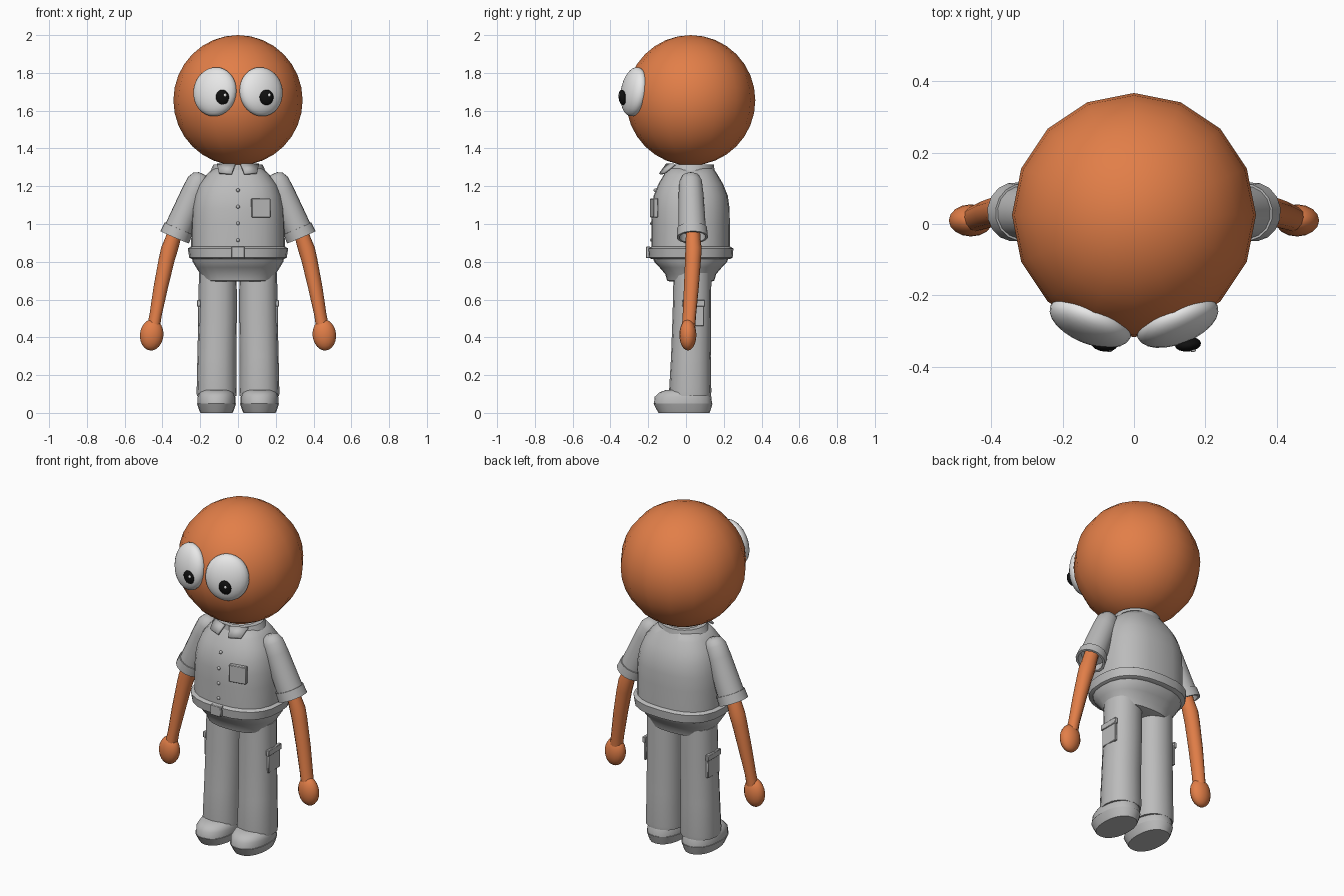
import bpy, bmesh, math
from mathutils import Vector, Matrix

cube = bpy.data.objects.get("Cube")
if cube:
    bpy.data.objects.remove(cube, do_unlink=True)


def material(name, r, g, b):
    m = bpy.data.materials.new(name)
    m.use_nodes = True
    m.diffuse_color = (r, g, b, 1)
    m.node_tree.nodes["Principled BSDF"].inputs["Base Color"].default_value = (r, g, b, 1)
    return m


skin = material("orange skin", 0.76, 0.21, 0.065)
cloth = material("grey cloth", 0.5, 0.5, 0.5)
white = material("eye white", 0.8, 0.8, 0.8)
black = material("pupil black", 0.005, 0.005, 0.005)


def finish(name, bm, mat, angle=40):
    bmesh.ops.recalc_face_normals(bm, faces=bm.faces)
    mesh = bpy.data.meshes.new(name)
    bm.to_mesh(mesh)
    bm.free()
    mesh.shade_smooth()
    mesh.set_sharp_from_angle(angle=math.radians(angle))
    mesh.materials.append(mat)
    obj = bpy.data.objects.new(name, mesh)
    bpy.context.collection.objects.link(obj)
    return obj


def loft(name, rings, mat, sides=16, power=2.0, axis=(0, 0, 1), angle=40):
    """Skin oval rings given as (x, y, z, radius x, radius y), capped at both ends."""
    bm = bmesh.new()
    turn = Vector((0, 0, 1)).rotation_difference(Vector(axis))
    loops = []
    for x, y, z, rx, ry in rings:
        loop = []
        for i in range(sides):
            a = math.tau * i / sides
            c, s = math.cos(a), math.sin(a)
            p = Vector((math.copysign(abs(c) ** (2 / power), c) * rx,
                        math.copysign(abs(s) ** (2 / power), s) * ry, 0))
            loop.append(bm.verts.new(Vector((x, y, z)) + turn @ p))
        loops.append(loop)
    for a, b in zip(loops, loops[1:]):
        for i in range(sides):
            j = (i + 1) % sides
            bm.faces.new((a[i], a[j], b[j], b[i]))
    bm.faces.new(loops[0])
    bm.faces.new(loops[-1])
    return finish(name, bm, mat, angle)


def ball(name, loc, size, mat, rot=(0, 0, 0), segs=16, rings=12):
    bm = bmesh.new()
    bmesh.ops.create_uvsphere(bm, u_segments=segs, v_segments=rings, radius=1)
    bmesh.ops.scale(bm, vec=size, verts=bm.verts)
    obj = finish(name, bm, mat, 80)
    obj.location, obj.rotation_euler = loc, rot
    return obj


def box(name, loc, size, mat, rot=(0, 0, 0)):
    bm = bmesh.new()
    bmesh.ops.create_cube(bm, size=1)
    bmesh.ops.scale(bm, vec=size, verts=bm.verts)
    bmesh.ops.bevel(bm, geom=bm.edges[:], offset=0.003, segments=1, affect='EDGES')
    obj = finish(name, bm, mat)
    obj.location, obj.rotation_euler = loc, rot
    return obj


def plate(name, points, mat, thickness):
    bm = bmesh.new()
    bm.faces.new([bm.verts.new(p) for p in points])
    obj = finish(name, bm, mat)
    solid = obj.modifiers.new("thickness", 'SOLIDIFY')
    solid.thickness, solid.offset = thickness, 0
    return obj


MID = 0.025  # depth of the body's centre line


def column(name, profile, **kw):
    """Body part stacked on the centre line from (z, half width, half depth)."""
    return loft(name, [(0, MID, z, rx, ry) for z, rx, ry in profile], cloth, **kw)


# Head
ball("head", (0, MID, 1.655), (0.342, 0.342, 0.345), skin, segs=16, rings=16)

# Shirt, belt and hips
column("shirt", [(0.85, 0.248, 0.207), (1.0, 0.247, 0.207), (1.08, 0.243, 0.206),
                 (1.15, 0.23, 0.196), (1.21, 0.207, 0.172), (1.26, 0.168, 0.143),
                 (1.295, 0.13, 0.12)], sides=24, power=2.5, angle=50)
column("collar_band", [(1.26, 0.155, 0.13), (1.315, 0.13, 0.122), (1.315, 0.1, 0.095),
                       (1.29, 0.095, 0.09)], sides=20)
column("belt", [(0.815, 0.245, 0.208), (0.822, 0.258, 0.222), (0.87, 0.266, 0.226),
                (0.88, 0.25, 0.21)], sides=24, power=2.5)
column("hips", [(0.695, 0.16, 0.11), (0.70, 0.185, 0.125), (0.735, 0.2, 0.135),
                (0.77, 0.222, 0.165), (0.8, 0.24, 0.193), (0.84, 0.248, 0.207)],
       sides=24, power=2.4, angle=50)
box("belt_buckle", (0, -0.2, 0.85), (0.07, 0.025, 0.06), cloth)
for i in range(4):
    z = 0.915 + i * 0.088
    ball("shirt_button", (0, -0.18 if z < 1.15 else -0.162, z),
         (0.01, 0.01, 0.01), cloth, segs=8, rings=6)
box("chest_pocket", (0.12, -0.169, 1.085), (0.1, 0.025, 0.1), cloth, (0, 0, 0.2))

for s, side in ((1, "left"), (-1, "right")):
    # Eyes, with both pupils looking slightly toward the model's left
    ball(side + "_eye", (s * 0.122, -0.274, 1.70), (0.121, 0.06, 0.131), white,
         (-0.15, 0, s * 0.38), 24, 16)
    px = s * 0.117 + 0.034
    py = -0.337
    ball(side + "_pupil", (px, py, 1.67), (0.037, 0.02, 0.041), black, (0.1, 0, s * 0.1))
    ball(side + "_eye_glint", (px + 0.014, py - 0.017, 1.682),
         (0.009, 0.005, 0.009), white, segs=8, rings=6)

    # Collar flap
    plate(side + "_collar_flap",
          [(s * 0.015, -0.102, 1.315), (s * 0.035, -0.138, 1.265),
           (s * 0.1, -0.115, 1.27), (s * 0.11, -0.06, 1.315)], cloth, 0.012)

    # Sleeve, rolled cuff and hollow opening
    top, end = Vector((s * 0.208, 0.025, 1.225)), Vector((s * 0.335, 0.034, 0.93))
    axis = (end - top).normalized()

    def along(t, r, q):
        p = top.lerp(end, t)
        return (*p, r, q)

    loft(side + "_sleeve",
         [along(-0.14, 0.02, 0.02), along(-0.1, 0.045, 0.045), along(0, 0.062, 0.06),
          along(0.2, 0.067, 0.066), along(0.85, 0.074, 0.074)],
         cloth, axis=axis, angle=60)
    loft(side + "_cuff",
         [along(0.84, 0.07, 0.07), along(0.84, 0.08, 0.08), along(1.0, 0.083, 0.083),
          along(1.0, 0.07, 0.07), along(0.86, 0.066, 0.066)], cloth, axis=axis)

    # Arm with elbow bulge, and rounded hand
    loft(side + "_arm",
         [(s * 0.32, 0.036, 1.0, 0.038, 0.036), (s * 0.345, 0.038, 0.92, 0.041, 0.039),
          (s * 0.362, 0.04, 0.87, 0.045, 0.043), (s * 0.378, 0.037, 0.81, 0.042, 0.042),
          (s * 0.41, 0.028, 0.66, 0.037, 0.04), (s * 0.436, 0.018, 0.52, 0.031, 0.037),
          (s * 0.446, 0.014, 0.46, 0.033, 0.036)],
         skin, sides=12, axis=(s * 0.2, -0.05, -1), angle=60)
    ball(side + "_hand", (s * 0.457, 0.01, 0.413), (0.062, 0.045, 0.083), skin,
         (0, s * -0.1, 0))

    # Trouser leg with side pocket
    loft(side + "_leg",
         [(s * 0.113, 0.022, 0.09, 0.105, 0.11), (s * 0.113, 0.022, 0.11, 0.106, 0.112),
          (s * 0.112, 0.026, 0.3, 0.103, 0.105), (s * 0.108, 0.031, 0.52, 0.102, 0.102),
          (s * 0.107, 0.034, 0.74, 0.1, 0.1)], cloth, sides=16, power=2.2)
    box(side + "_leg_pocket", (s * 0.204, 0.04, 0.525), (0.016, 0.11, 0.13), cloth)
    box(side + "_pocket_flap", (s * 0.207, 0.04, 0.58), (0.02, 0.12, 0.035), cloth)

    # Shoe: sole and domed upper
    loft(side + "_sole",
         [(s * 0.114, -0.01, 0, 0.085, 0.135), (s * 0.114, -0.012, 0.015, 0.092, 0.142),
          (s * 0.114, -0.016, 0.05, 0.104, 0.157)], cloth, sides=20, power=2.2)
    loft(side + "_shoe_upper",
         [(s * 0.114, -0.016, 0.045, 0.1, 0.154), (s * 0.114, -0.016, 0.085, 0.1, 0.15),
          (s * 0.114, -0.01, 0.108, 0.09, 0.132), (s * 0.114, 0.0, 0.122, 0.07, 0.105)],
         cloth, sides=20, power=2.2, angle=50)
